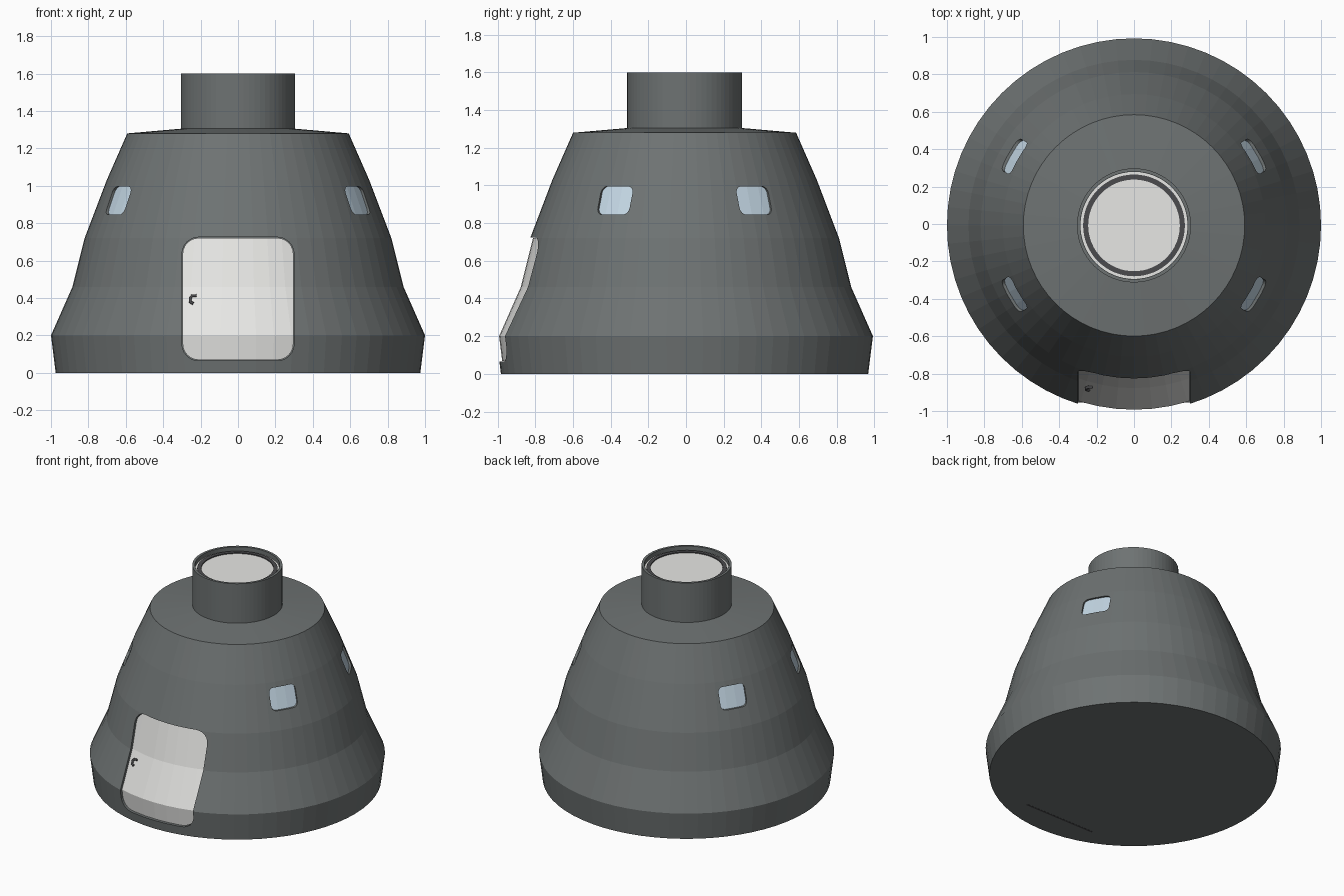
import bpy, bmesh, math
from mathutils import Matrix

if "Cube" in bpy.data.objects:
    bpy.data.objects.remove(bpy.data.objects["Cube"])

SEGMENTS = 64
SHIFT = Matrix.Translation((0, -0.0075, 0))
OUTLINE = [(0.975, 0), (1, 0.2), (0.885, 0.46), (0.82, 0.72), (0.702, 1.03), (0.592, 1.28)]


def material(name, colour):
    mat = bpy.data.materials.new(name)
    mat.use_nodes = True
    mat.diffuse_color = (*colour, 1)
    mat.node_tree.nodes["Principled BSDF"].inputs["Base Color"].default_value = (*colour, 1)
    return mat


hull_grey = material("hull_grey", (0.155, 0.17, 0.17))
panel_white = material("panel_white", (0.8, 0.8, 0.78))
glass_blue = material("glass_blue", (0.55, 0.68, 0.78))
dark_trim = material("dark_trim", (0.07, 0.07, 0.075))


def finish(name, bm, mat):
    bmesh.ops.recalc_face_normals(bm, faces=bm.faces)
    mesh = bpy.data.meshes.new(name)
    bm.to_mesh(mesh)
    bm.free()
    mesh.materials.append(mat)
    obj = bpy.data.objects.new(name, mesh)
    bpy.context.collection.objects.link(obj)
    return obj


def lathe(name, profile, mat, closed=False):
    """Spin a radius/height profile around the upright axis."""
    bm = bmesh.new()
    verts = [bm.verts.new((r, 0, z)) for r, z in profile]
    pairs = list(zip(verts, verts[1:]))
    if closed:
        pairs.append((verts[-1], verts[0]))
    edges = [bm.edges.new(p) for p in pairs]
    bmesh.ops.spin(bm, geom=verts + edges, cent=(0, 0, 0), axis=(0, 0, 1),
                   angle=math.tau, steps=SEGMENTS)
    bmesh.ops.remove_doubles(bm, verts=bm.verts, dist=0.0001)
    return finish(name, bm, mat)


def rounded_prism(name, width, low, high, radius, turn):
    """Rounded rectangle facing the front, pushed inward, then turned about z."""
    bm = bmesh.new()
    mid, half = (low + high) / 2, (high - low) / 2
    corners = [(1, 1), (-1, 1), (-1, -1), (1, -1)]
    verts = []
    for quarter, (sx, sz) in enumerate(corners):
        for step in range(7):
            a = math.pi / 2 * (quarter + step / 6)
            x = sx * (width / 2 - radius) + radius * math.cos(a)
            z = mid + sz * (half - radius) + radius * math.sin(a)
            verts.append(bm.verts.new((x, -1.3, z)))
    face = bm.faces.new(verts)
    grown = bmesh.ops.extrude_face_region(bm, geom=[face])["geom"]
    bmesh.ops.translate(bm, vec=(0, 0.75, 0),
                        verts=[v for v in grown if isinstance(v, bmesh.types.BMVert)])
    bmesh.ops.rotate(bm, verts=bm.verts, matrix=Matrix.Rotation(turn, 3, 'Z'))
    obj = finish(name, bm, hull_grey)
    obj.hide_render = True
    return obj


def apply_boolean(obj, cutter, operation):
    mod = obj.modifiers.new("cut", 'BOOLEAN')
    mod.operation, mod.solver, mod.object = operation, 'EXACT', cutter
    graph = bpy.context.evaluated_depsgraph_get()
    mesh = bpy.data.meshes.new_from_object(obj.evaluated_get(graph))
    obj.modifiers.clear()
    obj.data = mesh


# Hull with docking collar
hull = lathe("hull", [(0, 0), *OUTLINE, (0.305, 1.305), (0.305, 1.6),
                      (0.287, 1.6), (0.287, 1.565), (0, 1.565)], hull_grey)

# Openings, each filled by a slightly sunken panel that follows the hull
openings = [("door", 0.6, 0.065, 0.725, 0.09, 0, panel_white, 0.004)]
for label, degrees in [("front_left", 60), ("back_left", 120),
                       ("back_right", 240), ("front_right", 300)]:
    openings.append((label + "_window", 0.195, 0.845, 0.995, 0.035,
                     math.radians(degrees), glass_blue, 0))

for name, width, low, high, radius, turn, mat, gap in openings:
    cutter = rounded_prism("cutter", width, low, high, radius, turn)
    apply_boolean(hull, cutter, 'DIFFERENCE')
    bpy.data.objects.remove(cutter)
    cutter = rounded_prism("cutter", width - 2 * gap, low + gap, high - gap, radius - gap, turn)
    panel = lathe(name, [(0, 0), *[(r - 0.015, z) for r, z in OUTLINE], (0, 1.28)], mat)
    apply_boolean(panel, cutter, 'INTERSECT')
    bpy.data.objects.remove(cutter)

# Docking hatch and its dark seal ring
lathe("docking_hatch", [(0, 1.56), (0.286, 1.56), (0.286, 1.569), (0, 1.569)], panel_white)
lathe("hatch_seal", [(0.245, 1.566), (0.272, 1.566), (0.272, 1.576), (0.245, 1.576)],
      dark_trim, closed=True)

# Hooked door handle
curve = bpy.data.curves.new("door_handle", 'CURVE')
curve.dimensions = '3D'
curve.bevel_depth = 0.008
curve.bevel_resolution = 2
curve.use_fill_caps = True
hook = [(-0.222, 0.412), (-0.245, 0.412), (-0.256, 0.4), (-0.256, 0.38), (-0.24, 0.37)]
spline = curve.splines.new('POLY')
spline.points.add(len(hook) - 1)
for point, (x, z) in zip(spline.points, hook):
    point.co = (x, -0.87 - (0.4 - z) * 0.4, z, 1)
curve.materials.append(dark_trim)
handle = bpy.data.objects.new("door_handle", curve)
bpy.context.collection.objects.link(handle)

# Thin door sill line on the underside
bm = bmesh.new()
bmesh.ops.create_cube(bm, size=1, matrix=Matrix.Translation((0, -0.78, 0.002))
                      @ Matrix.Diagonal((0.58, 0.014, 0.006, 1)))
finish("underside_slot", bm, dark_trim)

for obj in bpy.context.scene.objects:
    if obj.type in {'MESH', 'CURVE'}:
        obj.matrix_world = SHIFT @ obj.matrix_world
